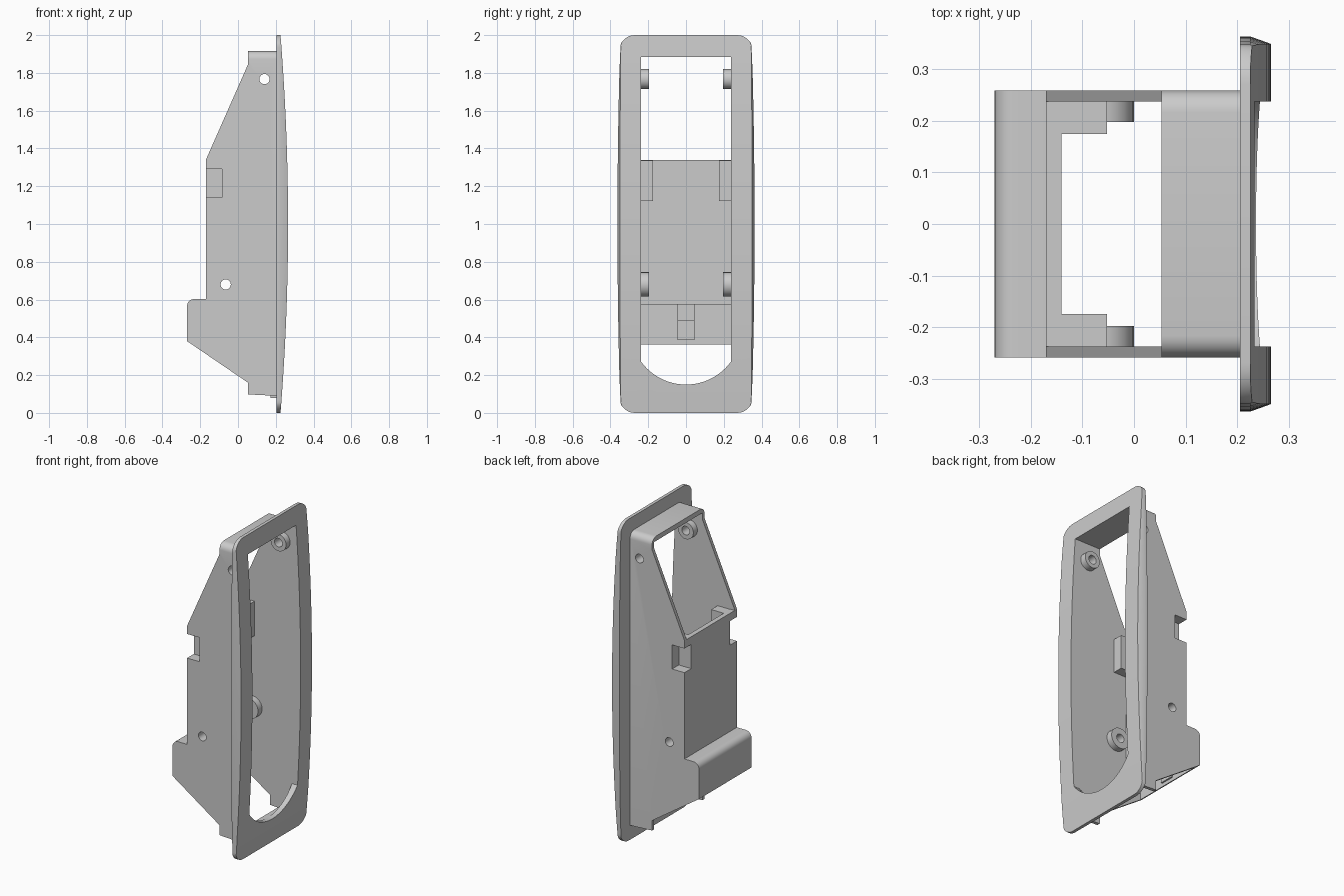
import bpy, bmesh
from math import sin, cos, pi, radians, sqrt, asin

cube = bpy.data.objects.get("Cube")
if cube:
    bpy.data.objects.remove(cube, do_unlink=True)


def loft(name, rings):
    """Closed solid through rings that share a point count."""
    bm = bmesh.new()
    loops = [[bm.verts.new(p) for p in ring] for ring in rings]
    n = len(loops[0])
    for a, b in zip(loops, loops[1:]):
        for i in range(n):
            j = (i + 1) % n
            bm.faces.new((a[i], a[j], b[j], b[i]))
    bm.faces.new(loops[0])
    bm.faces.new(loops[-1])
    bmesh.ops.recalc_face_normals(bm, faces=bm.faces)
    mesh = bpy.data.meshes.new(name)
    bm.to_mesh(mesh)
    bm.free()
    obj = bpy.data.objects.new(name, mesh)
    bpy.context.collection.objects.link(obj)
    return obj


def side_prism(name, pts, y0, y1):
    return loft(name, [[(x, y, z) for x, z in pts] for y in (y0, y1)])


def front_prism(name, pts, x0, x1):
    return loft(name, [[(x, y, z) for y, z in pts] for x in (x0, x1)])


def box(name, x0, x1, y0, y1, z0, z1):
    return side_prism(name, [(x0, z0), (x1, z0), (x1, z1), (x0, z1)], y0, y1)


def cylinder(name, x, z, r, y0, y1, n=24):
    pts = [(x + r * cos(2 * pi * i / n), z + r * sin(2 * pi * i / n)) for i in range(n)]
    return side_prism(name, pts, y0, y1)


def arc(cx, cz, r, a0, a1, n):
    return [(cx + r * cos(radians(a0 + (a1 - a0) * i / n)),
             cz + r * sin(radians(a0 + (a1 - a0) * i / n))) for i in range(n + 1)]


def combine(obj, tool, operation):
    """Apply a boolean and remove the tool."""
    mod = obj.modifiers.new("cut", 'BOOLEAN')
    mod.operation, mod.solver, mod.object = operation, 'EXACT', tool
    tool.hide_render = True
    bpy.ops.object.select_all(action='DESELECT')
    bpy.context.view_layer.objects.active = obj
    obj.select_set(True)
    bpy.ops.object.modifier_apply(modifier=mod.name)
    bpy.data.objects.remove(tool, do_unlink=True)


def smooth(obj):
    bpy.ops.object.select_all(action='DESELECT')
    bpy.context.view_layer.objects.active = obj
    obj.select_set(True)
    bpy.ops.object.shade_smooth_by_angle(angle=radians(25))


OUT, IN = 0.258, 0.237   # outer and inner half widths of the housing

# Bezel: bowed rounded frame, tapering towards its front
corner = arc(0.27, 0.085, 0.085, -90, -12, 8)
corner = [(y if i < 6 else min(y, 0.347), z) for i, (y, z) in enumerate(corner)]
bow = [(0.363 - 0.016 * (z - 1) ** 2, z) for z in [0.2 + 0.1 * i for i in range(17)]]
right_half = corner + bow + [(y, 2 - z) for y, z in reversed(corner)]
outline = right_half + [(-y, z) for y, z in reversed(right_half)]
bezel = loft("bezel", [[(x, y * s, z) for y, z in outline]
                       for x, s in ((0.205, 1), (0.225, 1), (0.275, 0.95))])
crown = [(0.265 - 0.04 * (z - 1) ** 2, z) for z in [-0.1 + 0.05 * i for i in range(45)]]
combine(bezel, side_prism("crown_tool", [(0.1, -0.1)] + crown + [(0.1, 2.1)], -0.5, 0.5),
        'INTERSECT')

# Window with a curved lower edge
rise = 0.12
radius = (IN ** 2 + rise ** 2) / (2 * rise)
half = asin(IN / radius) * 180 / pi
window = arc(0, 0.15 + radius, radius, -90 - half, -90 + half, 24)
combine(bezel, front_prism("window_tool", window + [(IN, 1.885), (-IN, 1.885)], 0.1, 0.4),
        'DIFFERENCE')
smooth(bezel)

# Housing: side profile with a rounded step, hollowed out
profile = [(0.207, 1.915), (0.053, 1.915), (0.053, 1.845), (-0.17, 1.34), (-0.17, 0.603)]
profile += arc(-0.232, 0.565, 0.038, 90, 180, 6)
profile += [(-0.27, 0.38), (0.053, 0.16), (0.053, 0.098), (0.207, 0.09)]
housing = side_prism("housing", profile, -OUT, OUT)
bm = bmesh.new()
bm.from_mesh(housing.data)
top_edges = [e for e in bm.edges if all(v.co.z > 1.91 for v in e.verts)
             and abs(e.verts[0].co.x - e.verts[1].co.x) > 0.1]
bmesh.ops.bevel(bm, geom=top_edges, offset=0.042, segments=6, profile=0.5, affect='EDGES')
bm.to_mesh(housing.data)
bm.free()
hollow = [(0.4, 1.885), (-0.4, 1.885), (-0.4, 1.338), (-0.14, 1.338), (-0.14, 0.575),
          (-0.245, 0.575), (-0.245, 0), (0.4, 0)]
combine(housing, side_prism("hollow_tool", hollow, -IN, IN), 'DIFFERENCE')

# Clip pockets and screw bosses on both side walls
bosses = ((0.14, 1.767, 0.053), (-0.065, 0.68, 0.065))
for side in (-1, 1):
    wall = side * 0.245
    combine(housing, box("pocket", -0.165, -0.052, *sorted((side * 0.174, wall)), 1.122, 1.336),
            'UNION')
    combine(housing, box("notch_tool", -0.3, -0.085, *sorted((side * 0.192, side * 0.4)),
                         1.14, 1.29), 'DIFFERENCE')
    for x, z, r in bosses:
        combine(housing, cylinder("boss", x, z, r, *sorted((side * 0.197, wall))), 'UNION')
for x, z, r in bosses:
    combine(housing, cylinder("screw_tool", x, z, 0.027, -0.5, 0.5), 'DIFFERENCE')
smooth(housing)

# Lower lip and the stepped rib inside the lower back wall
box("lower_lip", 0.172, 0.207, -0.2, 0.2, 0.08, 0.148)
side_prism("center_rib", [(-0.25, 0.385), (-0.235, 0.385), (-0.235, 0.49),
                          (-0.215, 0.49), (-0.215, 0.58), (-0.25, 0.58)], -0.044, 0.044)
